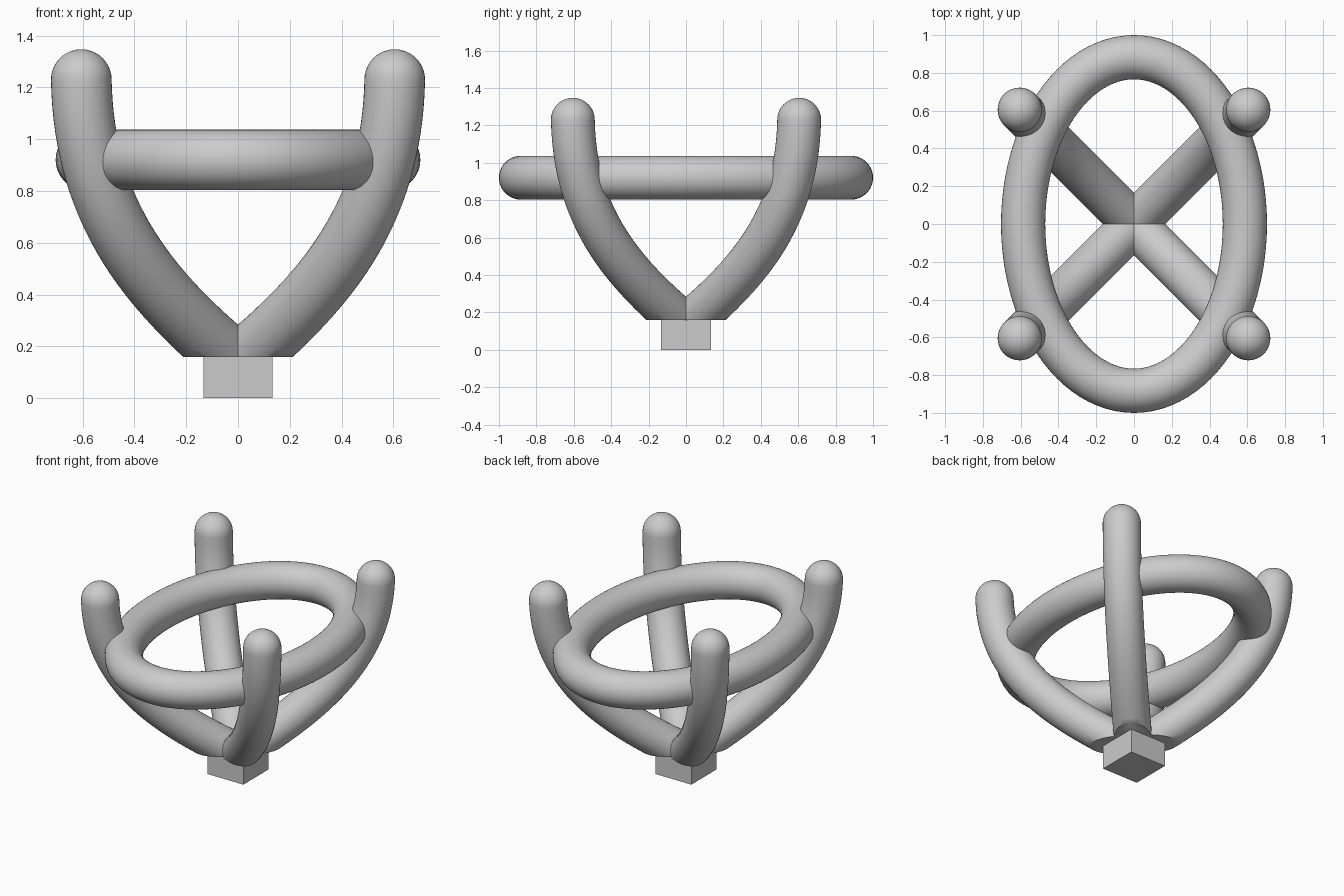
import bpy, bmesh, math
from mathutils import Vector
from mathutils.geometry import interpolate_bezier

if "Cube" in bpy.data.objects:
    bpy.data.objects.remove(bpy.data.objects["Cube"])

R = 0.117      # tube radius
SIDES = 40


def sweep(name, rings, closed=False, cut_z=None):
    """Skin circles given as (centre, tangent, side vector, radius)."""
    bm = bmesh.new()
    loops = []
    for c, t, side, r in rings:
        up = t.cross(side).normalized()
        loops.append([bm.verts.new(c + r * (math.cos(a) * side + math.sin(a) * up))
                      for a in (2 * math.pi * i / SIDES for i in range(SIDES))])
    pairs = list(zip(loops, loops[1:]))
    if closed:
        pairs.append((loops[-1], loops[0]))
    for a, b in pairs:
        for i in range(SIDES):
            j = (i + 1) % SIDES
            bm.faces.new((a[i], a[j], b[j], b[i]))
    if not closed:
        bm.faces.new(loops[0])
        bm.faces.new(loops[-1])
    if cut_z is not None:
        geom = bm.verts[:] + bm.edges[:] + bm.faces[:]
        res = bmesh.ops.bisect_plane(bm, geom=geom, plane_co=(0, 0, cut_z),
                                     plane_no=(0, 0, 1), clear_inner=True)
        edges = [e for e in res["geom_cut"] if isinstance(e, bmesh.types.BMEdge)]
        bmesh.ops.holes_fill(bm, edges=edges)
    bmesh.ops.recalc_face_normals(bm, faces=bm.faces)
    me = bpy.data.meshes.new(name)
    bm.to_mesh(me)
    bm.free()
    ob = bpy.data.objects.new(name, me)
    bpy.context.collection.objects.link(ob)
    bpy.ops.object.select_all(action='DESELECT')
    ob.select_set(True)
    bpy.context.view_layer.objects.active = ob
    bpy.ops.object.shade_smooth_by_angle(angle=math.radians(40))
    return ob


# Base block
bpy.ops.mesh.primitive_cube_add(size=1, location=(0, 0, 0.0825))
base = bpy.context.object
base.name = "base_block"
base.dimensions = (0.268, 0.268, 0.165)

# Oval ring
rings = []
for i in range(96):
    a = 2 * math.pi * i / 96
    c = Vector((0.587 * math.cos(a), 0.883 * math.sin(a), 0.92))
    t = Vector((-0.587 * math.sin(a), 0.883 * math.cos(a), 0)).normalized()
    rings.append((c, t, Vector((0, 0, 1)), R))
sweep("oval_ring", rings, closed=True)

# Four curved prongs: diagonal path, flat cut at the bottom, domed tip
ctrl = [Vector((x, x, z)) for x, z in
        ((0, 0.13), (0.35, 0.42), (0.595, 0.72), (0.605, 1.23))]
path = interpolate_bezier(*ctrl, 32)
path.insert(0, path[0] - 0.35 * (path[1] - path[0]).normalized())
side = Vector((1, -1, 0)).normalized()
rings = []
for i, p in enumerate(path):
    t = (path[min(i + 1, len(path) - 1)] - path[max(i - 1, 0)]).normalized()
    rings.append((p, t, side, R))
tip, axis = path[-1], Vector((0, 0, 1))
for k in range(1, 11):
    a = math.pi / 2 * k / 10.3
    rings.append((tip + axis * R * math.sin(a), axis, side, R * math.cos(a)))
prong = sweep("prongs", rings, cut_z=0.16)
mirror = prong.modifiers.new("Mirror", 'MIRROR')
mirror.use_axis = (True, True, False)
mirror.use_mirror_merge = False
